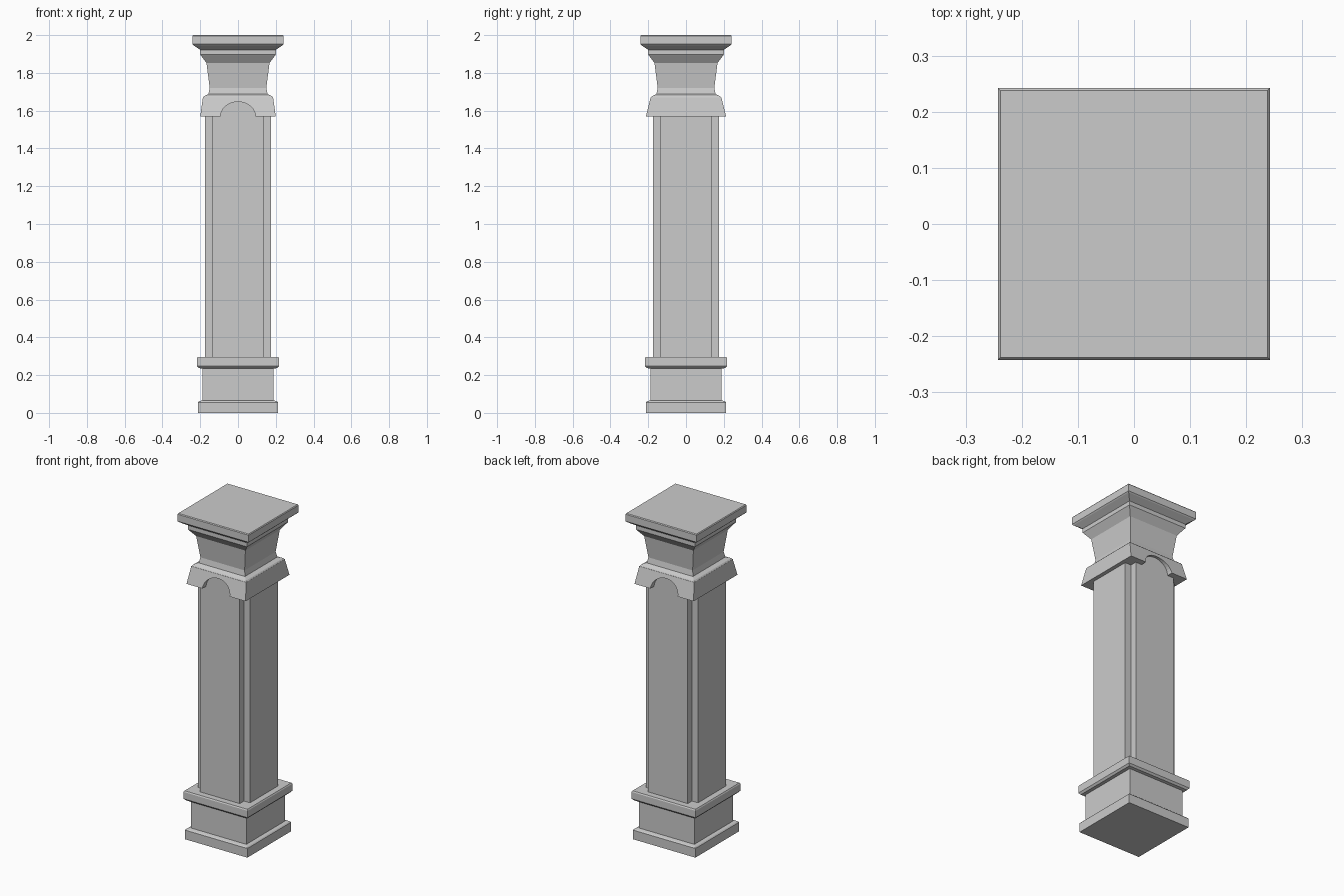
import bpy
import bmesh

cube = bpy.data.objects.get("Cube")
if cube:
    bpy.data.objects.remove(cube, do_unlink=True)

stone = bpy.data.materials.new("pale grey stone")
stone.use_nodes = True
GREY = (0.6, 0.6, 0.6, 1.0)
stone.diffuse_color = GREY
stone.node_tree.nodes["Principled BSDF"].inputs["Base Color"].default_value = GREY


def finish(name, bm):
    bmesh.ops.recalc_face_normals(bm, faces=bm.faces)
    mesh = bpy.data.meshes.new(name)
    bm.to_mesh(mesh)
    bm.free()
    mesh.materials.append(stone)
    obj = bpy.data.objects.new(name, mesh)
    bpy.context.collection.objects.link(obj)
    return obj


def loft(name, loops):
    """Skin closed loops of points, capped at both ends."""
    bm = bmesh.new()
    rings = [[bm.verts.new(p) for p in loop] for loop in loops]
    n = len(rings[0])
    for low, high in zip(rings, rings[1:]):
        for i in range(n):
            j = (i + 1) % n
            bm.faces.new((low[i], low[j], high[j], high[i]))
    bm.faces.new(rings[0][::-1])
    bm.faces.new(rings[-1])
    return finish(name, bm)


def square(hx, z, hy=None):
    hy = hy or hx
    return [(-hx, -hy, z), (hx, -hy, z), (hx, hy, z), (-hx, hy, z)]


def moulding(name, profile):
    return loft(name, [square(half, z) for half, z in profile])


# Base: foot slab, plinth block and ledge
moulding("base_foot", [(0.212, 0), (0.212, 0.056), (0.206, 0.062), (0.188, 0.066)])
moulding("base_plinth", [(0.188, 0.06), (0.188, 0.24)])
moulding("base_ledge", [(0.19, 0.235), (0.207, 0.237), (0.217, 0.248),
                        (0.217, 0.29), (0.213, 0.297)])

# Shaft with square notches down the four corners
OUT, IN = 0.176, 0.135
section = []
for sx, sy in ((1, 1), (-1, 1), (-1, -1), (1, -1)):
    corner = [(OUT * sx, IN * sy), (IN * sx, IN * sy), (IN * sx, OUT * sy)]
    section += corner if sx * sy > 0 else corner[::-1]
loft("shaft", [[(x, y, z) for x, y in section] for z in (0.29, 1.665)])

# Flared collar, arched on front and back
collar = loft("collar", [square(0.2, 1.568, 0.213), square(0.186, 1.67, 0.187)])
bm = bmesh.new()
bmesh.ops.create_cone(bm, cap_ends=True, segments=32, radius1=0.093, radius2=0.093, depth=1)
cutter = finish("arch_cutter", bm)
cutter.rotation_euler.x = 1.570796
cutter.scale.y = 0.86
cutter.location.z = 1.567
cut = collar.modifiers.new("arch", "BOOLEAN")
cut.operation = "DIFFERENCE"
cut.solver = "EXACT"
cut.object = cutter
cutter.hide_render = True
cutter.hide_set(True)

# Neck, crown moulding and top slab
moulding("neck", [(0.186, 1.669), (0.18, 1.677), (0.157, 1.687), (0.15, 1.72), (0.167, 1.855)])
moulding("crown_moulding", [(0.165, 1.85), (0.195, 1.89), (0.2, 1.897), (0.2, 1.93)])
moulding("top_slab", [(0.2, 1.922), (0.236, 1.946), (0.242, 1.952),
                      (0.242, 1.995), (0.238, 2.0)])
